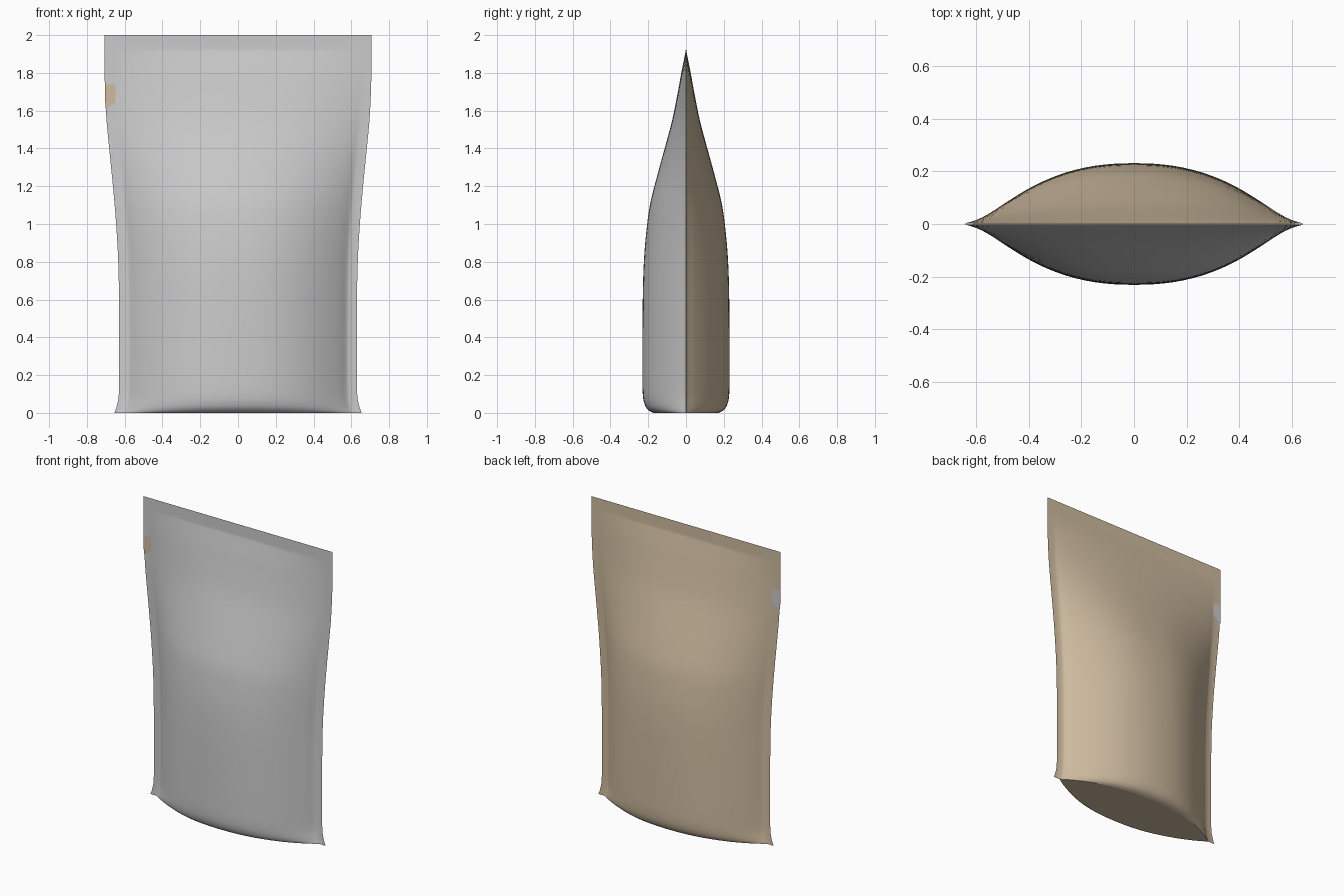
import bpy

if "Cube" in bpy.data.objects:
    bpy.data.objects.remove(bpy.data.objects["Cube"])

# Profile rows: height, half width of the outline, half depth of the bulge
ROWS = [(0.0, 0.655, 0.17), (0.012, 0.65, 0.195), (0.04, 0.641, 0.216),
        (0.1, 0.631, 0.228), (0.25, 0.629, 0.23), (0.6, 0.63, 0.228),
        (0.8, 0.634, 0.222), (0.95, 0.642, 0.21), (1.1, 0.653, 0.19),
        (1.25, 0.667, 0.153), (1.4, 0.682, 0.112), (1.55, 0.696, 0.072),
        (1.7, 0.704, 0.042), (1.8, 0.706, 0.024), (1.9, 0.707, 0.004),
        (1.93, 0.707, 0.0), (2.0, 0.707, 0.0)]
STEPS = 4      # subdivisions between profile rows
COLS = 40      # columns across the bulge
SEAL = 0.045   # width of the flat side seals
GAP = 0.001    # half the distance between the sealed films


def catmull(a, b, c, d, t):
    return 0.5 * (2 * b + (c - a) * t + (2 * a - 5 * b + 4 * c - d) * t * t
                  + (3 * b - a - 3 * c + d) * t ** 3)


def smooth_rows():
    out = []
    n = len(ROWS)
    for i in range(n - 1):
        p = [ROWS[max(0, min(n - 1, i + k))] for k in (-1, 0, 1, 2)]
        for s in range(STEPS):
            z, w, d = [catmull(*v, s / STEPS) for v in zip(*p)]
            out.append((max(z, 0), w, max(d, 0)))
    return out + [ROWS[-1]]


def bulge(t):
    # Full in the middle, easing into the seal at the sides
    f = 1 - abs(t) ** 2.3
    return f * min(1, (f + 0.12) / 0.24)


def section(w, d, z, side):
    s = w - SEAL
    pts = [(-w, side * GAP, z)]
    for i in range(COLS + 1):
        t = -1 + 2 * i / COLS
        t = 1.3 * t - 0.3 * t ** 3 if abs(t) < 1 else t
        pts.append((s * t, side * (GAP + d * bulge(t)), z))
    return pts + [(w, side * GAP, z)]


def make(name, verts, faces, mat=None, smooth=False):
    me = bpy.data.meshes.new(name)
    me.from_pydata(verts, [], faces)
    me.update()
    ob = bpy.data.objects.new(name, me)
    bpy.context.collection.objects.link(ob)
    if mat:
        me.materials.append(mat)
    if smooth:
        me.shade_smooth()
    return ob


tan = bpy.data.materials.new("tan_film")
tan.diffuse_color = (0.62, 0.50, 0.35, 1)
tan.use_nodes = True
tan.node_tree.nodes["Principled BSDF"].inputs["Base Color"].default_value = tan.diffuse_color
rows = smooth_rows()


def panel(name, side, mat=None):
    verts, faces = [], []
    m = COLS + 3
    for z, w, d in rows:
        verts += section(w, d, z, side)
    for r in range(len(rows) - 1):
        for c in range(m - 1):
            q = (r * m + c, r * m + c + 1, (r + 1) * m + c + 1, (r + 1) * m + c)
            faces.append(q if side < 0 else q[::-1])
    return make(name, verts, faces, mat, True)


# Front and back films
panel("front_panel", -1)
panel("back_panel", 1, tan)

# Flat lens-shaped base
z, w, d = rows[0]
front = section(w, d, 0, -1)[1:-1]
back = section(w, d, 0, 1)[1:-1]
n = len(front)
strips = [(i, n + i, n + i + 1, i + 1) for i in range(n - 1)]
make("base", front + back, strips, tan)

# Small tear tab near the top left, showing the opposite film on each side
TAB = [(-0.702, 1.61), (-0.648, 1.645), (-0.648, 1.738), (-0.705, 1.738)]
make("tear_tab_front", [(x, -0.004, z) for x, z in TAB], [(0, 1, 2, 3)], tan)
make("tear_tab_back", [(x, 0.004, z) for x, z in TAB], [(3, 2, 1, 0)])
